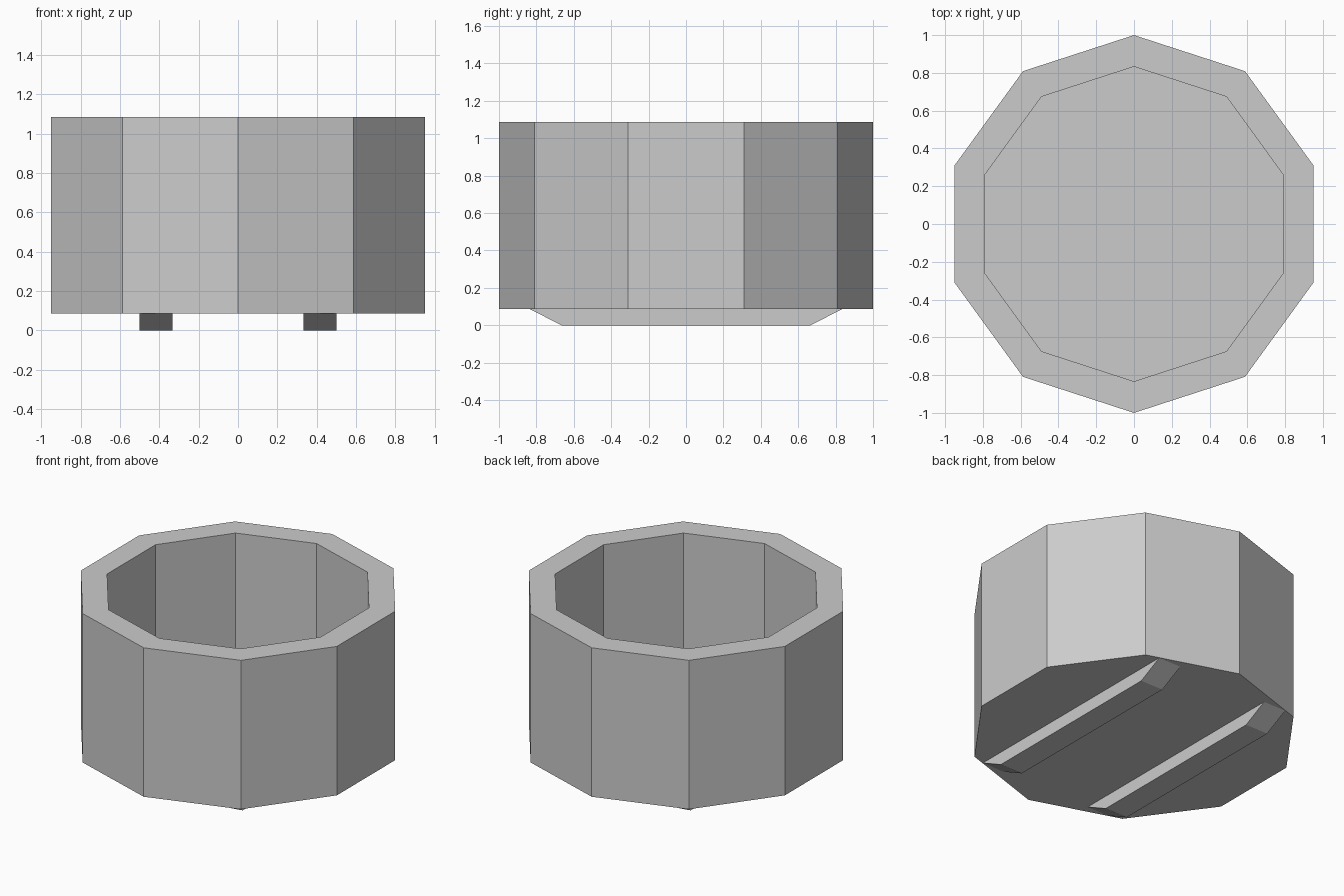
import bpy, bmesh
from math import sin, cos, pi

if "Cube" in bpy.data.objects:
    bpy.data.objects.remove(bpy.data.objects["Cube"])

SIDES = 10
BASE, TOP = 0.086, 1.086      # underside and rim of the tub
FLOOR = BASE + 0.167          # inside floor, as thick as the walls
R_OUT, R_IN = 1.0, 0.833


def make_object(name, bm):
    bmesh.ops.recalc_face_normals(bm, faces=bm.faces)
    mesh = bpy.data.meshes.new(name)
    bm.to_mesh(mesh)
    bm.free()
    obj = bpy.data.objects.new(name, mesh)
    bpy.context.collection.objects.link(obj)
    return obj


# Ten-sided tub: underside, outer wall, rim, inner wall and floor
bm = bmesh.new()
rings = []
for r, z in ((R_OUT, BASE), (R_OUT, TOP), (R_IN, TOP), (R_IN, FLOOR)):
    rings.append([bm.verts.new((r * sin(2 * pi * i / SIDES),
                                r * cos(2 * pi * i / SIDES), z))
                  for i in range(SIDES)])
for a, b in zip(rings, rings[1:]):
    for i in range(SIDES):
        j = (i + 1) % SIDES
        bm.faces.new((a[i], a[j], b[j], b[i]))
bm.faces.new(rings[0])
bm.faces.new(rings[-1])
make_object("tub", bm)

# Two skids under the tub with sloping ends
profile = [(-0.835, BASE), (-0.665, 0), (0.665, 0), (0.835, BASE)]
for name, x in (("left_skid", -0.5), ("right_skid", 0.333)):
    bm = bmesh.new()
    face = bm.faces.new([bm.verts.new((x, y, z)) for y, z in profile])
    ext = bmesh.ops.extrude_face_region(bm, geom=[face], use_keep_orig=True)
    bmesh.ops.translate(bm, vec=(0.167, 0, 0),
                        verts=[g for g in ext["geom"]
                               if isinstance(g, bmesh.types.BMVert)])
    make_object(name, bm)
